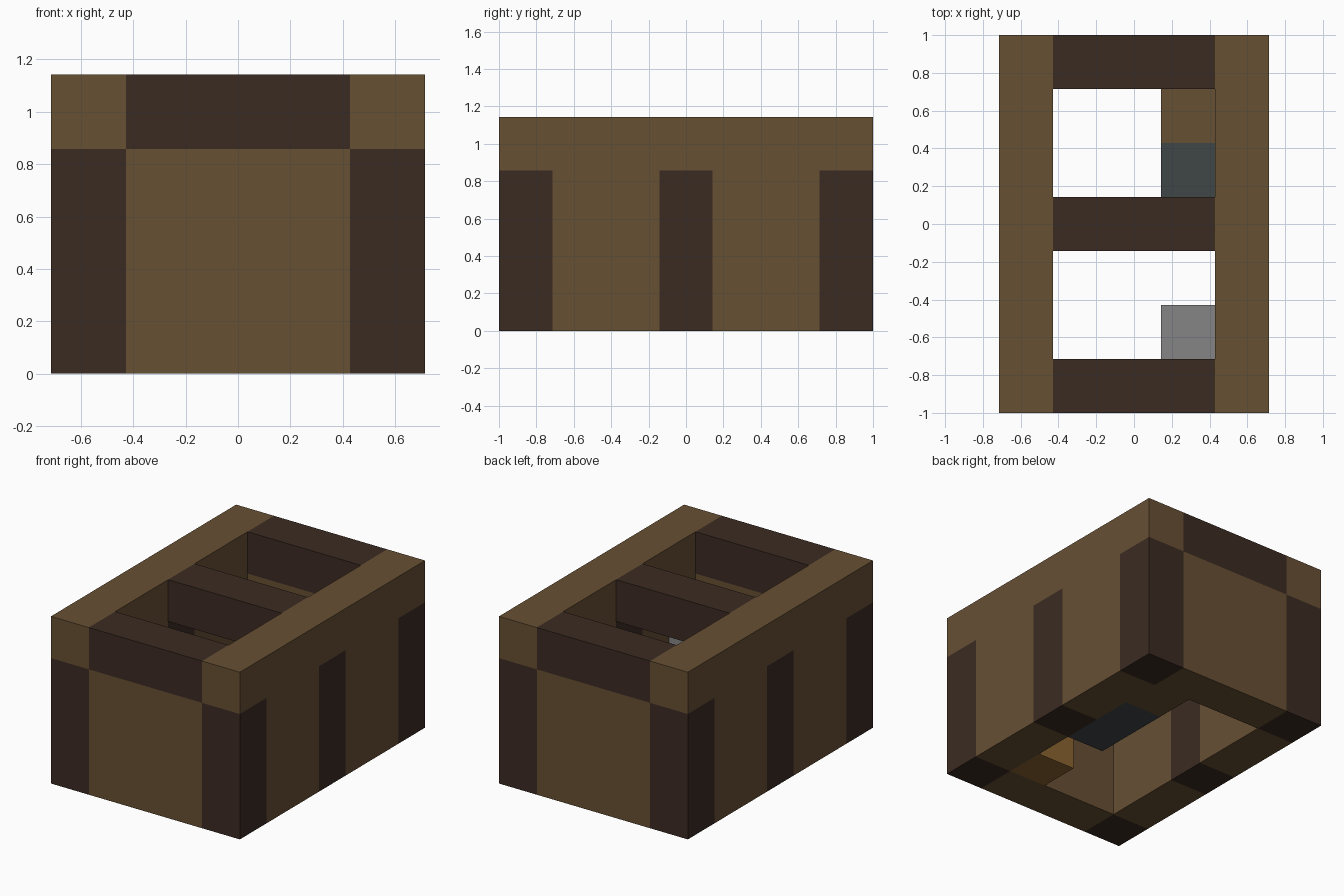
import bpy
import bmesh
from mathutils import Vector

if "Cube" in bpy.data.objects:
    bpy.data.objects.remove(bpy.data.objects["Cube"], do_unlink=True)

CELL = 2 / 7  # the hut is laid out on a grid of 5 x 7 x 4 cells


def material(name, color):
    mat = bpy.data.materials.new(name)
    mat.use_nodes = True
    rgba = (*color, 1)
    mat.diffuse_color = rgba
    mat.node_tree.nodes["Principled BSDF"].inputs["Base Color"].default_value = rgba
    return mat


plank = material("brown plank", (0.136, 0.080, 0.034))
log = material("dark log", (0.044, 0.024, 0.016))
stone = material("grey stone", (0.235, 0.235, 0.235))
slate = material("blue grey", (0.051, 0.061, 0.063))
gold_wood = material("golden wood", (0.26, 0.127, 0.032))


def block(name, mat, center, size):
    """Box with its centre in x and y and its base height, in cells."""
    bm = bmesh.new()
    bmesh.ops.create_cube(bm, size=1)
    middle = Vector(center) + Vector((0, 0, size[2] / 2))
    for v in bm.verts:
        v.co = Vector(a * b for a, b in zip(v.co, size))
        v.co = (v.co + middle) * CELL
    mesh = bpy.data.meshes.new(name)
    bm.to_mesh(mesh)
    bm.free()
    mesh.materials.append(mat)
    obj = bpy.data.objects.new(name, mesh)
    bpy.context.collection.objects.link(obj)


# Long walls: posts, panels and the top rail on each side
for side, x in (("left", 2), ("right", -2)):
    for place, y in (("front", -3), ("middle", 0), ("back", 3)):
        block(f"{side}_{place}_post", log, (x, y, 0), (1, 1, 3))
    for place, y in (("front", -1.5), ("back", 1.5)):
        block(f"{side}_{place}_panel", plank, (x, y, 0), (1, 2, 3))
    block(f"{side}_top_rail", plank, (x, 0, 3), (1, 7, 1))

# End walls and the cross beams
for place, y in (("front", -3), ("middle", 0), ("back", 3)):
    block(f"{place}_cross_beam", log, (0, y, 3), (3, 1, 1))
    if y:
        block(f"{place}_wall", plank, (0, y, 0), (3, 1, 3))

# Furniture along the left wall
block("back_shelf", plank, (1, 2, 0), (1, 1, 1))
block("bench", slate, (1, 0.5, 0), (1, 2, 1))
block("table_base", gold_wood, (1, -2, 0), (1, 1, 1))
block("table_stone", stone, (1, -2, 1), (1, 1, 1))
